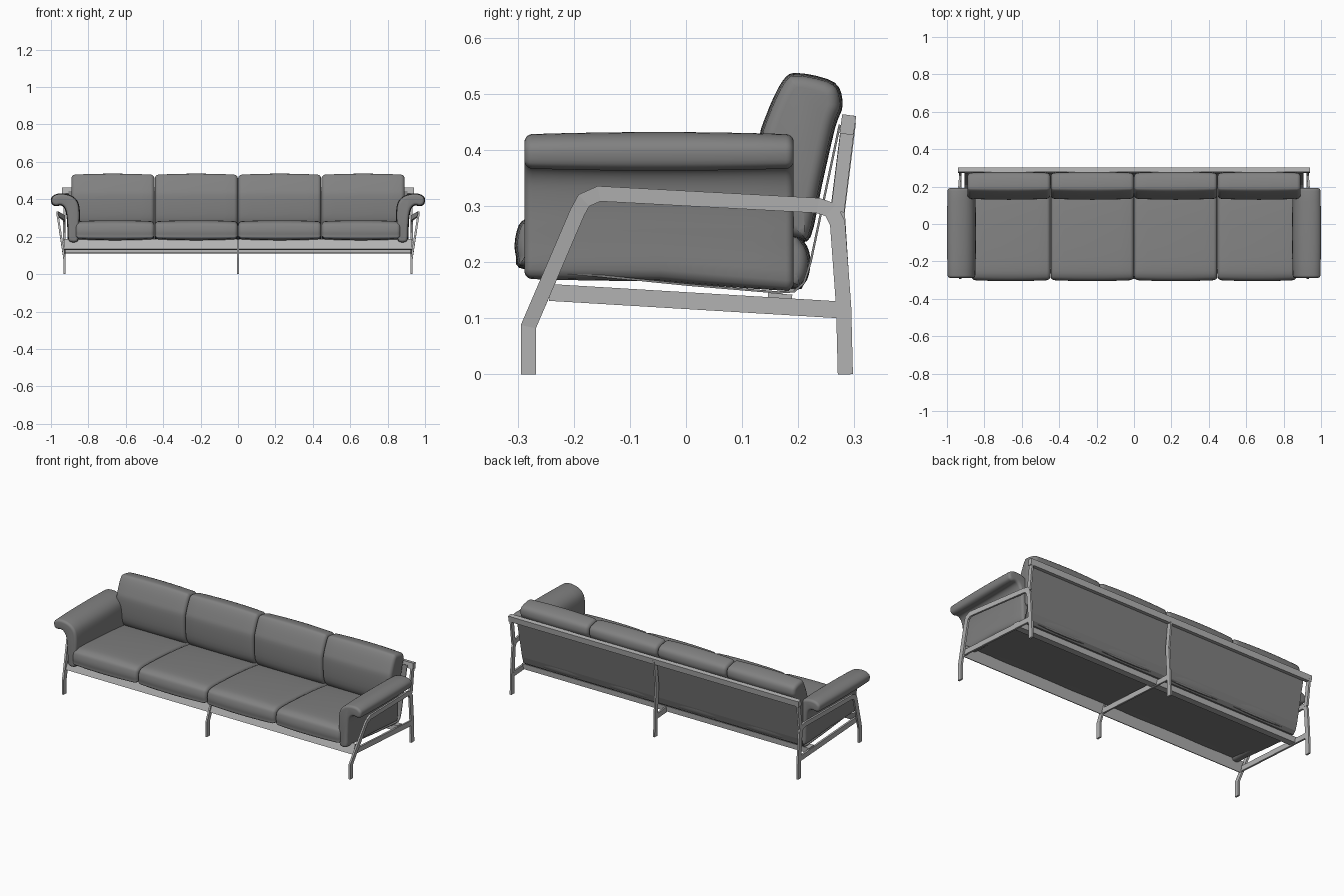
import bpy, bmesh, math
from mathutils import Vector

if "Cube" in bpy.data.objects:
    bpy.data.objects.remove(bpy.data.objects["Cube"], do_unlink=True)


def material(name, value):
    m = bpy.data.materials.new(name)
    m.use_nodes = True
    col = (value, value, value, 1)
    m.diffuse_color = col
    bsdf = next(n for n in m.node_tree.nodes if n.type == 'BSDF_PRINCIPLED')
    bsdf.inputs["Base Color"].default_value = col
    return m


LEATHER = material("grey leather", 0.22)
METAL = material("light grey metal", 0.45)


def skin_rings(name, rings, mat, smooth=False):
    """Join matching rings of points into a closed solid."""
    bm = bmesh.new()
    loops = [[bm.verts.new(p) for p in ring] for ring in rings]
    n = len(loops[0])
    for a, b in zip(loops, loops[1:]):
        for i in range(n):
            j = (i + 1) % n
            bm.faces.new((a[i], a[j], b[j], b[i]))
    bm.faces.new(loops[0])
    bm.faces.new(loops[-1])
    bmesh.ops.recalc_face_normals(bm, faces=bm.faces)
    me = bpy.data.meshes.new(name)
    bm.to_mesh(me)
    bm.free()
    me.materials.append(mat)
    ob = bpy.data.objects.new(name, me)
    bpy.context.collection.objects.link(ob)
    if smooth:
        bpy.ops.object.select_all(action='DESELECT')
        ob.select_set(True)
        bpy.context.view_layer.objects.active = ob
        bpy.ops.object.shade_smooth_by_angle(angle=math.radians(50))
    return ob


def smooth_loop(points, steps=4):
    """Closed spline through the profile points."""
    pts = [Vector(p) for p in points]
    n, out = len(pts), []
    for i in range(n):
        a, b, c, d = (pts[(i + k) % n] for k in (-1, 0, 1, 2))
        for s in range(steps):
            t = s / steps
            out.append(0.5 * (2 * b + (c - a) * t + (2 * a - 5 * b + 4 * c - d) * t ** 2
                              + (3 * b - a - 3 * c + d) * t ** 3))
    return out


def padded(name, profile, start, end, place, radius=0.02, puff=0.006):
    """Loft a profile between start and end with rounded, slightly crowned sides."""
    pts = smooth_loop(profile)
    n = len(pts)
    area = sum(pts[i - 1].x * pts[i].y - pts[i].x * pts[i - 1].y for i in range(n))
    sign = 1 if area > 0 else -1
    inward = []
    for i in range(n):
        t = (pts[(i + 1) % n] - pts[i - 1]).normalized()
        inward.append(Vector((-t.y, t.x)) * sign)
    angles = [math.radians(a) for a in (0, 18, 36, 54, 72, 90)]
    stations = [(start + radius * (1 - math.cos(a)), radius * (1 - math.sin(a))) for a in angles]
    span = end - start - 2 * radius
    stations += [(start + radius + span * k / 8, 0) for k in range(1, 8)]
    stations += [(start + end - s, d) for s, d in reversed(stations[:len(angles)])]
    rings = []
    for s, d in stations:
        u = 2 * (s - start) / (end - start) - 1
        inset = d + puff * u * u
        rings.append([place(p + v * inset, s) for p, v in zip(pts, inward)])
    return skin_rings(name, rings, LEATHER, True)


def strip(name, path, width, x0, x1, mat, lean=lambda y, z: 0):
    """Flat bar following a side path, mitred at bends, running from x0 to x1."""
    pts = [Vector(p) for p in path]
    rings = []
    for i, p in enumerate(pts):
        d0 = (p - pts[i - 1]).normalized() if i else None
        d1 = (pts[i + 1] - p).normalized() if i < len(pts) - 1 else None
        d0, d1 = d0 or d1, d1 or d0
        t = (d0 + d1).normalized()
        off = Vector((-t.y, t.x)) * (width / 2 / max(0.5, t.dot(d1)))
        a, b = p + off, p - off
        rings.append([(x + lean(q.x, q.y), q.x, q.y)
                      for x, q in ((x0, a), (x1, a), (x1, b), (x0, b))])
    return skin_rings(name, rings, mat)


# Seat and back cushions, four across
SEAT = [(-.28, .185), (-.303, .21), (-.303, .25), (-.285, .278), (-.22, .288), (0, .276),
        (.17, .257), (.21, .237), (.222, .2), (.21, .16), (.17, .152), (-.1, .172)]
BACK = [(.195, .24), (.222, .245), (.243, .34), (.266, .44), (.279, .48), (.265, .52),
        (.2, .537), (.172, .523), (.142, .46), (.13, .41), (.135, .3), (.16, .25)]


def across(p, s):
    return (s, p.x, p.y)


MODULE, GAP = 0.446, 0.001
for i in range(4):
    left = (i - 2) * MODULE
    right = left + MODULE
    padded(f"seat_cushion_{i + 1}", SEAT, max(left, -.87) + GAP, min(right, .87) - GAP, across)
    padded(f"back_cushion_{i + 1}", BACK, left + GAP, right - GAP, across)

# Padded arms folded outward over the side frames
ARM = [(.855, .175), (.848, .25), (.845, .33), (.855, .385), (.885, .417), (.93, .431),
       (.972, .428), (.998, .408), (.996, .375), (.975, .363), (.945, .366), (.925, .345),
       (.916, .3), (.912, .24), (.905, .175)]


def arm_place(side):
    def place(p, s):
        low = max(0, min(1, (0.36 - p.y) / 0.18))
        sag = 0.022 * low * max(0, (s + 0.05) / 0.24)
        return (side * p.x, s, p.y - sag)
    return place


# Side frames: a leaning loop of front leg, arm rail and rear leg
LOOP = [(-.281, 0), (-.281, .085), (-.194, .288), (-.182, .31), (-.155, .322), (.235, .301),
        (.258, .293), (.27, .27), (.281, .12), (.284, 0)]
LOWER_RAIL = [(-.243, .146), (.275, .115)]
POST = [(.27, .29), (.291, .462)]
for side, word in ((1, "left"), (-1, "right")):
    padded(f"{word}_arm", ARM, -.288, .192, arm_place(side), 0.014, 0.004)

    def lean(y, z):
        up = max(0, min(1, (z - 0.1) / 0.22))
        return side * 0.037 * up * max(0, min(1, (0.27 - y) / 0.42))

    inner, outer = side * .923, side * .934
    strip(f"{word}_side_loop", LOOP, .027, inner, outer, METAL, lean)
    strip(f"{word}_lower_rail", LOWER_RAIL, .03, inner, outer, METAL)
    strip(f"{word}_back_post", POST, .024, inner, outer, METAL)

# Middle frame
strip("middle_front_leg", [(-.281, 0), (-.281, .085), (-.24, .18)], .027, -.005, .005, METAL)
strip("middle_lower_rail", LOWER_RAIL, .03, -.005, .005, METAL)
strip("middle_rear_leg", [(.284, 0), (.281, .12), (.27, .29), (.29, .45)],
      .026, -.005, .005, METAL)

# Rails running the whole length
strip("front_rail", [(-.261, .132), (-.238, .186)], .01, -.93, .93, METAL)
strip("rear_seat_rail", [(.145, .13), (.188, .126)], .032, -.93, .93, METAL)
strip("top_back_rail", [(.286, .428), (.291, .462)], .025, -.94, .94, METAL)

# Sling carrying the cushions
strip("sling", [(-.237, .184), (0, .16), (.165, .146), (.193, .148), (.21, .163), (.222, .2),
                (.274, .445)], .004, -.905, .905, LEATHER)
